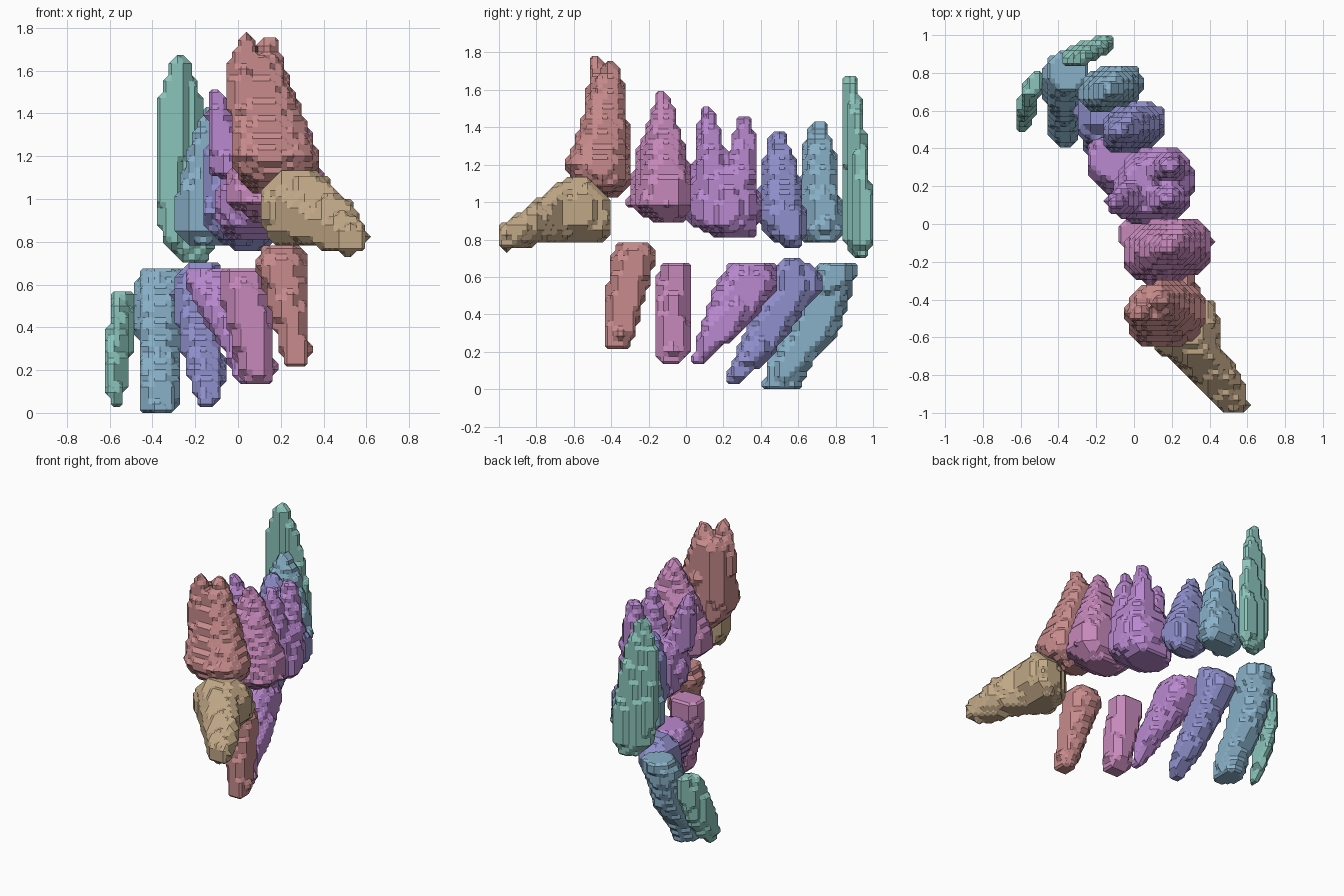
import bpy
import bmesh
from mathutils import Vector, noise

default_cube = bpy.data.objects.get("Cube")
if default_cube:
    bpy.data.objects.remove(default_cube, do_unlink=True)

CELL = 0.027  # size of the scan grid that gives the stepped surface
SIDES = [Vector(d) for d in ((1, 0, 0), (0, 1, 0), (0, 0, 1))]


def material(name, *rgb):
    mat = bpy.data.materials.new(name)
    mat.use_nodes = True
    colour = (*rgb, 1)
    mat.diffuse_color = colour
    mat.node_tree.nodes["Principled BSDF"].inputs["Base Color"].default_value = colour
    return mat


def section_at(sections, t):
    """Blend the cross-sections (t, centre a, centre b, radius a, radius b)."""
    for low, high in zip(sections, sections[1:]):
        if low[0] <= t <= high[0]:
            f = (t - low[0]) / (high[0] - low[0])
            return [p + (q - p) * f for p, q in zip(low[1:], high[1:])]
    return None


def is_inside(point, sections, axis, slope):
    """Test a point against a lofted, slightly bumpy, rounded-square column."""
    a, b, t = (point.x, point.z, point.y) if axis == "y" else point
    section = section_at(sections, t)
    if section is None:
        return False
    ca, cb, ra, rb = section
    da, db = a - ca, b - cb - slope * (a - ca)
    bump = 1 + 0.07 * noise.noise(point * 9)
    return abs(da / ra) ** 2.4 + abs(db / rb) ** 2.4 < bump


def filled_cells(branches, axis, slope):
    """Collect every grid cell lying inside any branch of the tooth."""
    cells = set()
    for sections in branches:
        ts = [s[0] for s in sections]
        reach = [(min(s[i] - s[i + 2] for s in sections) - 0.1,
                  max(s[i] + s[i + 2] for s in sections) + 0.1) for i in (1, 2)]
        along = (ts[0], ts[-1])
        spans = [reach[0], along, reach[1]] if axis == "y" else [*reach, along]
        ranges = [range(int(lo // CELL), int(hi // CELL) + 1) for lo, hi in spans]
        for i in ranges[0]:
            for j in ranges[1]:
                for k in ranges[2]:
                    centre = (Vector((i, j, k)) + Vector((.5, .5, .5))) * CELL
                    if is_inside(centre, sections, axis, slope):
                        cells.add((i, j, k))
    return cells


def block_shell(cells):
    """Build the outer skin of the cells as a cube-faced mesh."""
    bm = bmesh.new()
    corners = {}

    def corner(p):
        key = tuple(round(c) for c in p)
        if key not in corners:
            corners[key] = bm.verts.new(Vector(key) * CELL)
        return corners[key]

    for cell in cells:
        base = Vector(cell)
        for n in range(3):
            out, u, v = SIDES[n], SIDES[(n + 1) % 3], SIDES[(n + 2) % 3]
            for sign in (-1, 1):
                if tuple(round(c) for c in base + out * sign) in cells:
                    continue
                start = base + out if sign > 0 else base
                ring = [start, start + u, start + u + v, start + v][::sign]
                bm.faces.new([corner(p) for p in ring])
    return bm


def chamfered_shell(shell):
    """Replace each corner by a facet joining the centres of its faces."""
    bm = bmesh.new()
    shell.faces.index_update()
    centres = [bm.verts.new(f.calc_center_median()) for f in shell.faces]
    for vert in shell.verts:
        pending = set(vert.link_loops)
        while pending:
            loop = next(iter(pending))
            facet = []
            while loop in pending:
                pending.discard(loop)
                facet.append(centres[loop.face.index])
                into = loop.link_loop_prev
                # where several faces meet on an edge, take one turning about vert
                loop = into.link_loop_radial_next
                while loop.vert != vert and loop != into:
                    loop = loop.link_loop_radial_next
            if len(facet) > 2:
                bm.faces.new(facet)
    return bm


def tooth(name, mat, *branches, axis="z", slope=0):
    shell = block_shell(filled_cells(branches, axis, slope))
    facets = chamfered_shell(shell)
    mesh = bpy.data.meshes.new(name)
    facets.to_mesh(mesh)
    shell.free()
    facets.free()
    mesh.materials.append(mat)
    bpy.context.scene.collection.objects.link(bpy.data.objects.new(name, mesh))


tan = material("tan", .53, .39, .24)
red = material("dusty red", .58, .26, .26)
pink = material("orchid pink", .57, .25, .5)
purple = material("soft purple", .49, .25, .63)
violet = material("blue violet", .28, .28, .61)
steel = material("steel blue", .25, .44, .58)
green = material("sea green", .26, .56, .5)

# Upper row, from the tilted back tooth to the flat front tooth
tooth("upper_tilted_molar", tan,
      [(-1, .53, .81, .07, .06), (-.95, .51, .82, .1, .08), (-.8, .42, .89, .15, .12),
       (-.65, .28, .95, .18, .18), (-.53, .29, .96, .17, .18), (-.45, .33, .93, .11, .14),
       (-.4, .36, .92, .05, .08)], axis="y")
tooth("upper_back_molar", red,
      [(1.03, .14, -.41, .07, .06), (1.1, .18, -.45, .18, .15), (1.2, .17, -.48, .21, .17),
       (1.4, .13, -.44, .17, .13), (1.6, .1, -.42, .12, .1), (1.68, .09, -.43, .1, .08)],
      [(1.4, .05, -.46, .1, .1), (1.65, .03, -.47, .07, .05), (1.77, .04, -.48, .02, .03)],
      [(1.4, .17, -.41, .12, .1), (1.65, .14, -.4, .07, .06), (1.76, .14, -.41, .03, .03)],
      slope=.06)
tooth("upper_middle_molar", pink,
      [(.89, .19, -.09, .11, .08), (.98, .18, -.14, .24, .17), (1.1, .18, -.13, .23, .16),
       (1.3, .18, -.13, .16, .12), (1.48, .19, -.12, .09, .06), (1.58, .19, -.13, .03, .03)],
      slope=.12)
tooth("upper_front_molar", purple,
      [(.81, .1, .28, .14, .11), (.87, .11, .2, .2, .18), (.97, .11, .2, .21, .21),
       (1.1, .11, .2, .2, .18), (1.2, .11, .21, .16, .13)],
      [(1.1, -.02, .13, .1, .1), (1.4, -.09, .12, .06, .06), (1.5, -.1, .11, .03, .03)],
      [(1.1, .17, .14, .12, .1), (1.35, .18, .13, .07, .06), (1.48, .18, .13, .03, .03)],
      [(1.1, .18, .28, .12, .1), (1.35, .19, .31, .06, .06), (1.46, .19, .31, .04, .03)],
      slope=.1)
tooth("upper_premolar", violet,
      [(.76, .06, .57, .07, .05), (.83, .02, .53, .15, .11), (.93, 0, .51, .17, .13),
       (1.2, -.05, .5, .11, .09), (1.39, -.08, .49, .03, .03)], slope=.15)
tooth("upper_canine", steel,
      [(.78, -.11, .73, .13, .08), (.85, -.12, .72, .17, .12), (1, -.13, .71, .16, .11),
       (1.3, -.13, .71, .09, .08), (1.42, -.13, .71, .03, .04)], slope=.18)
tooth("upper_incisor", green,
      [(.71, -.2, .93, .06, .03), (.8, -.23, .92, .13, .06), (1, -.24, .92, .14, .06),
       (1.45, -.27, .89, .11, .05), (1.6, -.27, .88, .06, .04), (1.67, -.27, .88, .03, .03)],
      slope=.3)

# Lower row, leaning forward more and more towards the incisor
tooth("lower_back_molar", red,
      [(.22, .27, -.37, .06, .06), (.28, .27, -.36, .07, .08), (.55, .23, -.31, .1, .11),
       (.7, .2, -.28, .12, .12), (.77, .21, -.28, .1, .1)])
tooth("lower_middle_molar", pink,
      [(.14, .09, -.08, .07, .06), (.2, .09, -.07, .09, .09), (.5, .04, -.07, .11, .1),
       (.67, .02, -.05, .11, .09)])
tooth("lower_front_molar", purple,
      [(.13, .03, .05, .03, .03), (.29, .01, .17, .08, .1), (.37, -.02, .22, .1, .13),
       (.53, -.08, .32, .14, .17), (.61, -.1, .34, .15, .15), (.67, -.1, .35, .13, .12)])
tooth("lower_premolar", violet,
      [(.03, -.14, .25, .04, .04), (.1, -.14, .3, .07, .07), (.18, -.15, .36, .09, .1),
       (.4, -.18, .49, .1, .13), (.54, -.2, .58, .11, .16), (.63, -.2, .58, .11, .14),
       (.69, -.17, .57, .08, .06)])
tooth("lower_canine", steel,
      [(0, -.37, .51, .08, .1), (.13, -.37, .55, .1, .12), (.31, -.37, .68, .1, .14),
       (.5, -.37, .74, .11, .14), (.6, -.36, .79, .12, .12), (.68, -.35, .81, .1, .1)])
tooth("lower_incisor", green,
      [(.04, -.57, .53, .03, .04), (.12, -.57, .58, .05, .07), (.25, -.56, .64, .06, .1),
       (.4, -.55, .69, .06, .1), (.56, -.53, .74, .05, .06)], slope=.8)
